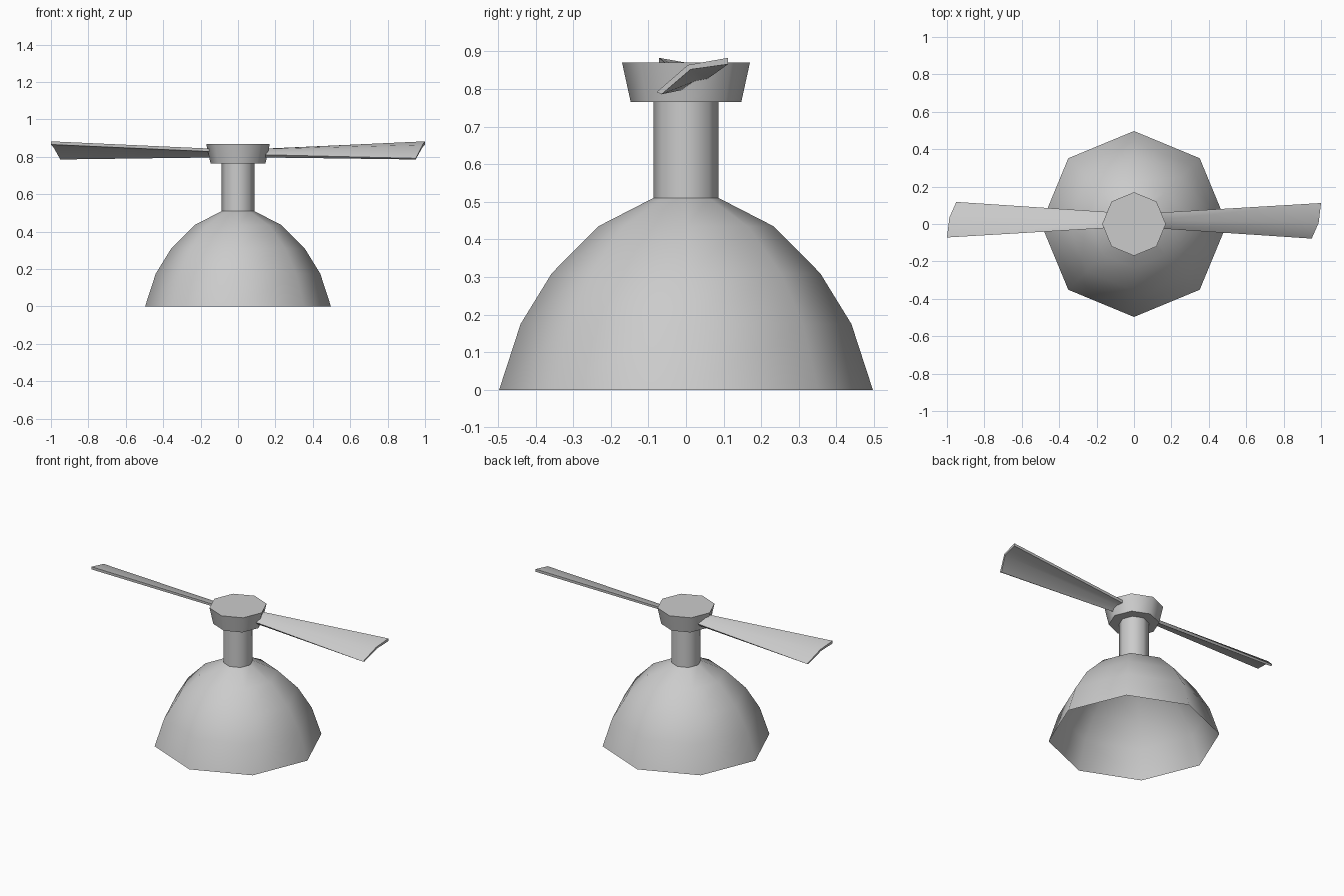
import bpy
import bmesh
import math

cube = bpy.data.objects.get("Cube")
if cube:
    bpy.data.objects.remove(cube, do_unlink=True)

grey = bpy.data.materials.new("light_grey")
grey.use_nodes = True
colour = (0.6, 0.6, 0.6, 1)
grey.diffuse_color = colour
grey.node_tree.nodes["Principled BSDF"].inputs["Base Color"].default_value = colour


def loft(name, rings, cap_start, cap_end):
    """Join closed rings of points into a skin, with optional end caps."""
    bm = bmesh.new()
    loops = [[bm.verts.new(p) for p in ring] for ring in rings]
    n = len(loops[0])
    for a, b in zip(loops, loops[1:]):
        for i in range(n):
            j = (i + 1) % n
            bm.faces.new((a[i], a[j], b[j], b[i]))
    if cap_start:
        bm.faces.new(loops[0][::-1])
    if cap_end:
        bm.faces.new(loops[-1])
    if cap_start and cap_end:
        bmesh.ops.recalc_face_normals(bm, faces=bm.faces)
    mesh = bpy.data.meshes.new(name)
    bm.to_mesh(mesh)
    bm.free()
    mesh.materials.append(grey)
    obj = bpy.data.objects.new(name, mesh)
    bpy.context.collection.objects.link(obj)
    bpy.ops.object.select_all(action='DESELECT')
    obj.select_set(True)
    bpy.context.view_layer.objects.active = obj
    bpy.ops.object.shade_smooth_by_angle(angle=math.radians(50))
    return obj


def octagon(radius, z):
    return [(radius * math.cos(i * math.pi / 4), radius * math.sin(i * math.pi / 4), z)
            for i in range(8)]


def turned(name, profile, cap_start=False, cap_end=False):
    return loft(name, [octagon(r, z) for r, z in profile], cap_start, cap_end)


# Hollow cap, stem and flared hub
turned("cap_dome", [(0.497, 0), (0.44, 0.175), (0.357, 0.31), (0.233, 0.435), (0.087, 0.51)])
turned("stem", [(0.087, 0.51), (0.087, 0.765)])
turned("hub", [(0.147, 0.765), (0.17, 0.87)], True, True)

# Twisted, cupped blades: each section runs along the top, then back underneath
root = [(0.12, -0.023, 0.812), (0.12, 0.02, 0.841), (0.12, 0.06, 0.843),
        (0.12, 0.057, 0.827), (0.12, 0.022, 0.82), (0.12, -0.012, 0.797)]
tip = [(0.95, -0.078, 0.792), (0.987, 0.005, 0.864), (1.0, 0.112, 0.883),
       (1.0, 0.112, 0.866), (0.987, 0.012, 0.852), (0.95, -0.065, 0.786)]
pivot_y = 0.02
for side, turn in (("left", 1), ("right", -1)):
    rings = [[(turn * x, pivot_y + turn * (y - pivot_y), z) for x, y, z in ring]
             for ring in (root, tip)]
    loft(side + "_blade", rings, True, True)
